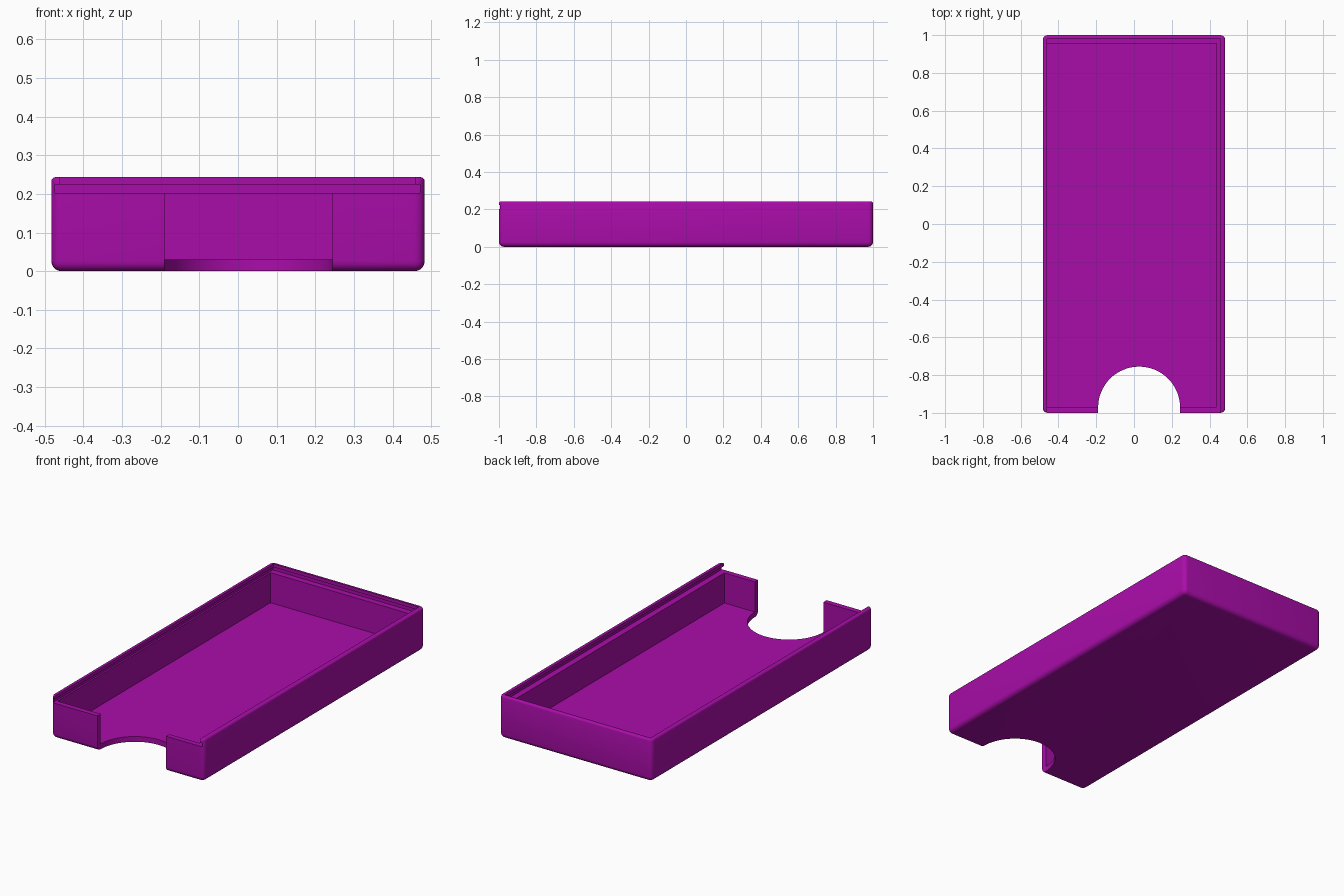
import bpy, bmesh, math
from mathutils import Matrix, Vector

if "Cube" in bpy.data.objects:
    bpy.data.objects.remove(bpy.data.objects["Cube"])

plastic = bpy.data.materials.new("magenta plastic")
plastic.diffuse_color = (0.40, 0.004, 0.40, 1)
plastic.use_nodes = True
plastic.node_tree.nodes["Principled BSDF"].inputs["Base Color"].default_value = plastic.diffuse_color


def box(name, x0, x1, y0, y1, z0, z1):
    bm = bmesh.new()
    size = Vector((x1 - x0, y1 - y0, z1 - z0))
    mid = Vector((x0 + x1, y0 + y1, z0 + z1)) / 2
    bmesh.ops.create_cube(bm, size=1, matrix=Matrix.Translation(mid) @ Matrix.Diagonal(size).to_4x4())
    return to_object(name, bm)


def to_object(name, bm):
    mesh = bpy.data.meshes.new(name)
    bmesh.ops.recalc_face_normals(bm, faces=bm.faces)
    bm.to_mesh(mesh)
    bm.free()
    ob = bpy.data.objects.new(name, mesh)
    bpy.context.collection.objects.link(ob)
    return ob


H = 0.243
# Tray body: large rounding on the corners and bottom, small on the rim
tray = box("tray", -0.483, 0.483, -1, 1, 0, H)
bm = bmesh.new()
bm.from_mesh(tray.data)
edges = [e for e in bm.edges if min(v.co.z for v in e.verts) < 0.01]
bmesh.ops.bevel(bm, geom=edges, offset=0.026, segments=5, profile=0.5, affect='EDGES')
rim = [e for e in bm.edges if all(v.co.z > H - 1e-4 for v in e.verts)]
bmesh.ops.bevel(bm, geom=rim, offset=0.01, segments=3, profile=0.5, affect='EDGES')
bmesh.ops.recalc_face_normals(bm, faces=bm.faces)
bm.to_mesh(tray.data)
bm.free()

# Finger notch cutter: half round, straight out through the front
bm = bmesh.new()
cx, cy, r = 0.027, -0.972, 0.217
pts = [(cx + r * math.cos(math.pi * i / 32), cy + r * math.sin(math.pi * i / 32)) for i in range(33)]
pts += [(cx - r, -1.1), (cx + r, -1.1)]
face = bm.faces.new([bm.verts.new((x, y, -0.1)) for x, y in pts])
ext = bmesh.ops.extrude_face_region(bm, geom=[face])
bmesh.ops.translate(bm, vec=(0, 0, 0.5), verts=[v for v in ext["geom"] if isinstance(v, bmesh.types.BMVert)])
notch = to_object("notch_cutter", bm)

cutters = [
    box("cavity_cutter", -0.463, 0.436, -0.97, 0.955, 0.03, 0.21),
    box("lid_groove_cutter", -0.473, 0.471, -1.1, 0.99, 0.202, 0.224),
    box("lid_opening_cutter", -0.461, 0.459, -1.1, 0.98, 0.215, 0.4),
    notch,
]
for c in cutters:
    mod = tray.modifiers.new(c.name, 'BOOLEAN')
    mod.operation, mod.solver, mod.object = 'DIFFERENCE', 'EXACT', c

# Bake the cuts and drop the cutters
bpy.context.view_layer.update()
dg = bpy.context.evaluated_depsgraph_get()
baked = bpy.data.meshes.new_from_object(tray.evaluated_get(dg))
tray.modifiers.clear()
tray.data = baked
for c in cutters:
    bpy.data.objects.remove(c)

tray.data.materials.clear()
tray.data.materials.append(plastic)
for p in tray.data.polygons:
    p.material_index = 0
bpy.context.view_layer.objects.active = tray
tray.select_set(True)
bpy.ops.object.shade_smooth_by_angle(angle=math.radians(35))
